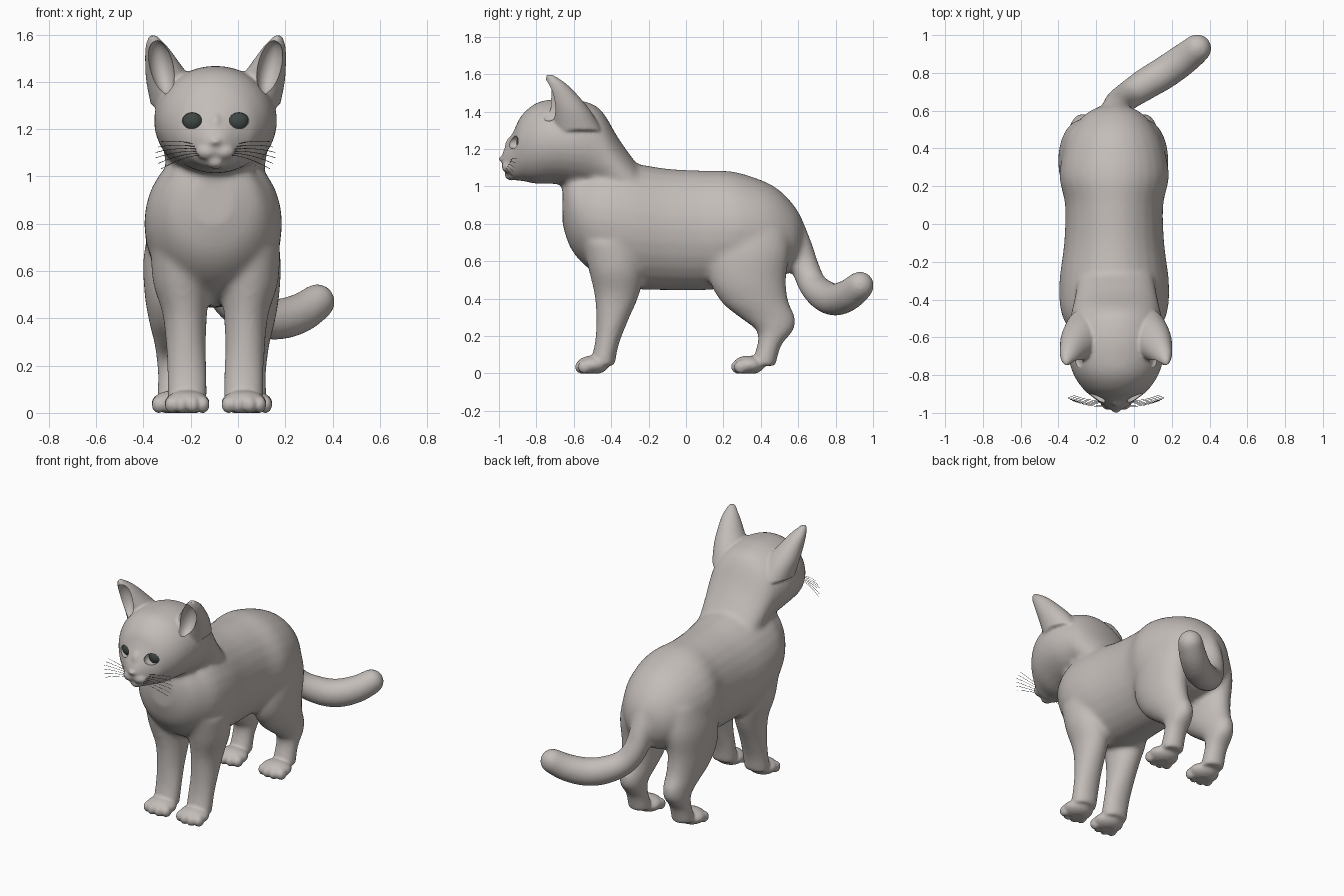
import bpy, bmesh, math
from mathutils import Vector, Matrix

if "Cube" in bpy.data.objects:
    bpy.data.objects.remove(bpy.data.objects["Cube"])

MID = -0.095          # centre plane of the front half
HIP = -0.11           # centre plane of the hind legs
X, Y, Z = Vector((1, 0, 0)), Vector((0, 1, 0)), Vector((0, 0, 1))
SIDES = (-1, 1)


def material(name, rgb):
    m = bpy.data.materials.new(name)
    m.use_nodes = True
    m.diffuse_color = (*rgb, 1)
    bsdf = m.node_tree.nodes["Principled BSDF"]
    bsdf.inputs["Base Color"].default_value = (*rgb, 1)
    bsdf.inputs["Roughness"].default_value = 0.7
    return m


fur = material("warm grey fur", (0.55, 0.51, 0.485))
eye_dark = material("dark eye", (0.05, 0.065, 0.06))
whisker_grey = material("whisker grey", (0.12, 0.115, 0.11))


def spline(keys, steps):
    """Smooth interpolation through key tuples."""
    out = []
    for i in range(len(keys) - 1):
        p = [keys[max(0, min(len(keys) - 1, i + k))] for k in (-1, 0, 1, 2)]
        for s in range(steps):
            t = s / steps
            out.append([b + 0.5 * t * (c - a + t * (2 * a - 5 * b + 4 * c - d
                        + t * (3 * (b - c) + d - a))) for a, b, c, d in zip(*p)])
    out.append(list(keys[-1]))
    return out


def loft(bm, keys, axis=None, steps=4, grow=0.005, n=28):
    """Closed tube of ellipses; each key is x, y, z, width radius, other radius."""
    pts = spline(keys, steps)
    rings = []
    for i, (x, y, z, a, b) in enumerate(pts):
        t = axis
        if t is None:
            nxt, prv = pts[min(i + 1, len(pts) - 1)], pts[max(i - 1, 0)]
            t = (Vector(nxt[:3]) - Vector(prv[:3])).normalized()
        side = (X - t * X.dot(t)).normalized()
        up = t.cross(side)
        a, b = max(a + grow, 0.004), max(b + grow, 0.004)
        ring = []
        for k in range(n):
            w = math.tau * k / n
            ring.append(bm.verts.new(Vector((x, y, z)) + side * a * math.cos(w)
                                     + up * b * math.sin(w)))
        rings.append(ring)
    faces = [bm.faces.new(rings[0]), bm.faces.new(rings[-1])]
    for r, q in zip(rings, rings[1:]):
        for k in range(n):
            j = (k + 1) % n
            faces.append(bm.faces.new((r[k], r[j], q[j], q[k])))
    bmesh.ops.recalc_face_normals(bm, faces=faces)


def ball(bm, centre, radii, lean=0):
    mat = (Matrix.Translation(centre) @ Matrix.Rotation(lean, 4, 'Y')
           @ Matrix.Diagonal((*radii, 1)))
    bmesh.ops.create_uvsphere(bm, u_segments=32, v_segments=20, radius=1, matrix=mat)


def make_object(name, bm, mat):
    me = bpy.data.meshes.new(name)
    bm.to_mesh(me)
    bm.free()
    ob = bpy.data.objects.new(name, me)
    bpy.context.scene.collection.objects.link(ob)
    me.materials.append(mat)
    return ob


def apply(ob, kind, **settings):
    m = ob.modifiers.new(kind, kind)
    for key, value in settings.items():
        setattr(m, key, value)
    bpy.context.view_layer.objects.active = ob
    bpy.ops.object.modifier_apply(modifier=m.name)


def smooth(ob, angle):
    bpy.ops.object.select_all(action='DESELECT')
    ob.select_set(True)
    bpy.context.view_layer.objects.active = ob
    bpy.ops.object.shade_smooth_by_angle(angle=math.radians(angle))


def along_y(rows, mid):
    return [(mid, y, z, a, b) for y, z, a, b in rows]


def mirrored(rows, mid, s):
    return [(mid + s * r[0], *r[1:]) for r in rows]


# Torso, head and neck: y, centre z, half width, half height
torso = [(-.66, .90, .08, .10), (-.62, .88, .18, .20), (-.55, .84, .24, .25),
         (-.45, .82, .28, .30), (-.30, .79, .285, .33), (-.10, .77, .26, .32),
         (.10, .765, .255, .315), (.25, .77, .285, .305), (.40, .76, .26, .27),
         (.50, .745, .215, .23), (.58, .73, .15, .16), (.62, .73, .08, .09)]
head = [(-.985, 1.14, .03, .03), (-.96, 1.145, .065, .075), (-.92, 1.165, .115, .13),
        (-.88, 1.205, .165, .17), (-.80, 1.23, .22, .212), (-.70, 1.24, .25, .222),
        (-.58, 1.23, .255, .228), (-.46, 1.19, .23, .22), (-.36, 1.08, .21, .17),
        (-.26, .98, .19, .13)]
# Legs: side offset, y, z, half width, half depth
front_leg = [(.15, -.40, .70, .12, .15), (.145, -.375, .55, .115, .14),
             (.13, -.37, .42, .09, .115), (.125, -.395, .28, .08, .08),
             (.12, -.425, .15, .08, .06), (.12, -.45, .04, .08, .065)]
hind_leg = [(.15, .36, .82, .10, .17), (.165, .34, .66, .12, .21),
            (.17, .33, .50, .11, .20), (.165, .37, .38, .095, .175),
            (.16, .435, .30, .08, .145), (.16, .475, .23, .07, .095),
            (.16, .445, .15, .065, .06), (.16, .41, .04, .07, .065)]
tail = [(-.10, .54, .80, .08), (-.10, .60, .68, .07), (-.08, .64, .56, .07),
        (-.03, .68, .47, .072), (.06, .74, .415, .08), (.16, .80, .395, .083),
        (.26, .87, .42, .08), (.33, .925, .465, .073)]

bm = bmesh.new()
loft(bm, along_y(torso, HIP + .005), Y)
loft(bm, along_y(head, MID), Y)
for s in SIDES:
    loft(bm, mirrored(front_leg, MID, s), Z)
    loft(bm, mirrored(hind_leg, HIP, s), Z)
loft(bm, [(*p, p[3]) for p in tail])
ball(bm, (.335, .93, .47), (.077, .077, .077))
body = make_object("cat_body", bm, fur)
apply(body, 'REMESH', mode='VOXEL', voxel_size=0.014)
apply(body, 'SMOOTH', factor=0.5, iterations=12)

# Ears, paws and muzzle are fused on afterwards to stay crisp
ear = [(.17, -.58, 1.30, .10, .13), (.195, -.615, 1.40, .095, .105),
       (.225, -.655, 1.48, .07, .08), (.25, -.695, 1.55, .043, .05),
       (.266, -.73, 1.597, .012, .014)]
bm = bmesh.new()
bm.from_mesh(body.data)
for s in SIDES:
    loft(bm, mirrored(ear, MID, s), Z, grow=0.003)
    for mid, off, y in ((MID, .12, -.50), (HIP, .16, .335)):
        cx = mid + s * off
        ball(bm, (cx, y, .045), (.095, .085, .05))
        for toe in (-.066, -.024, .024, .066):
            reach = -.058 if abs(toe) < .05 else -.042
            ball(bm, (cx + toe, y + reach, .035), (.029, .036, .036))
    ball(bm, (MID + s * .035, -.945, 1.105), (.048, .04, .036))
ball(bm, (MID, -.93, 1.062), (.04, .04, .03))
ball(bm, (MID, -.975, 1.147), (.028, .026, .018))
ball(bm, (MID, -.925, 1.20), (.036, .045, .07))
old = body
body = make_object("cat_coat", bm, fur)
bpy.data.objects.remove(old)
apply(body, 'REMESH', mode='VOXEL', voxel_size=0.009)
apply(body, 'SMOOTH', factor=0.5, iterations=4)

# Hollow ears and eye sockets
bm = bmesh.new()
for s in SIDES:
    ball(bm, (MID + s * .23, -.735, 1.462), (.053, .075, .115), s * .2)
    ball(bm, (MID + s * .097, -.91, 1.235), (.045, .06, .035), s * -.1)
cutter = make_object("hollow_cutter", bm, fur)
cutter.hide_render = True
apply(body, 'BOOLEAN', operation='DIFFERENCE', solver='EXACT', object=cutter)
bpy.data.objects.remove(cutter)
body.data.materials.clear()
body.data.materials.append(fur)
for v in body.data.vertices:
    v.co.z = max(v.co.z, 0)
smooth(body, 45)

# Eyes and whiskers
for s, side in zip(SIDES, ("right", "left")):
    bm = bmesh.new()
    ball(bm, (MID + s * .097, -.855, 1.235), (.052, .052, .052))
    smooth(make_object(side + "_eye", bm, eye_dark), 60)

    cu = bpy.data.curves.new(side + "_whiskers", 'CURVE')
    cu.dimensions = '3D'
    cu.bevel_depth = 0.0012
    cu.bevel_resolution = 0
    for i in range(6):
        spread = i / 5 - 0.5
        sp = cu.splines.new('POLY')
        sp.points.add(6)
        for k, p in enumerate(sp.points):
            t = k / 6
            p.co = (MID + s * (.06 + (.2 - .06 * abs(spread)) * t),
                    -.95 + .03 * spread - .01 * math.sin(t * math.pi) + .03 * t,
                    1.11 + .035 * spread + .08 * spread * t
                    + .02 * t - .04 * t * t, 1)
    cu.materials.append(whisker_grey)
    whiskers = bpy.data.objects.new(side + "_whiskers", cu)
    bpy.context.scene.collection.objects.link(whiskers)
